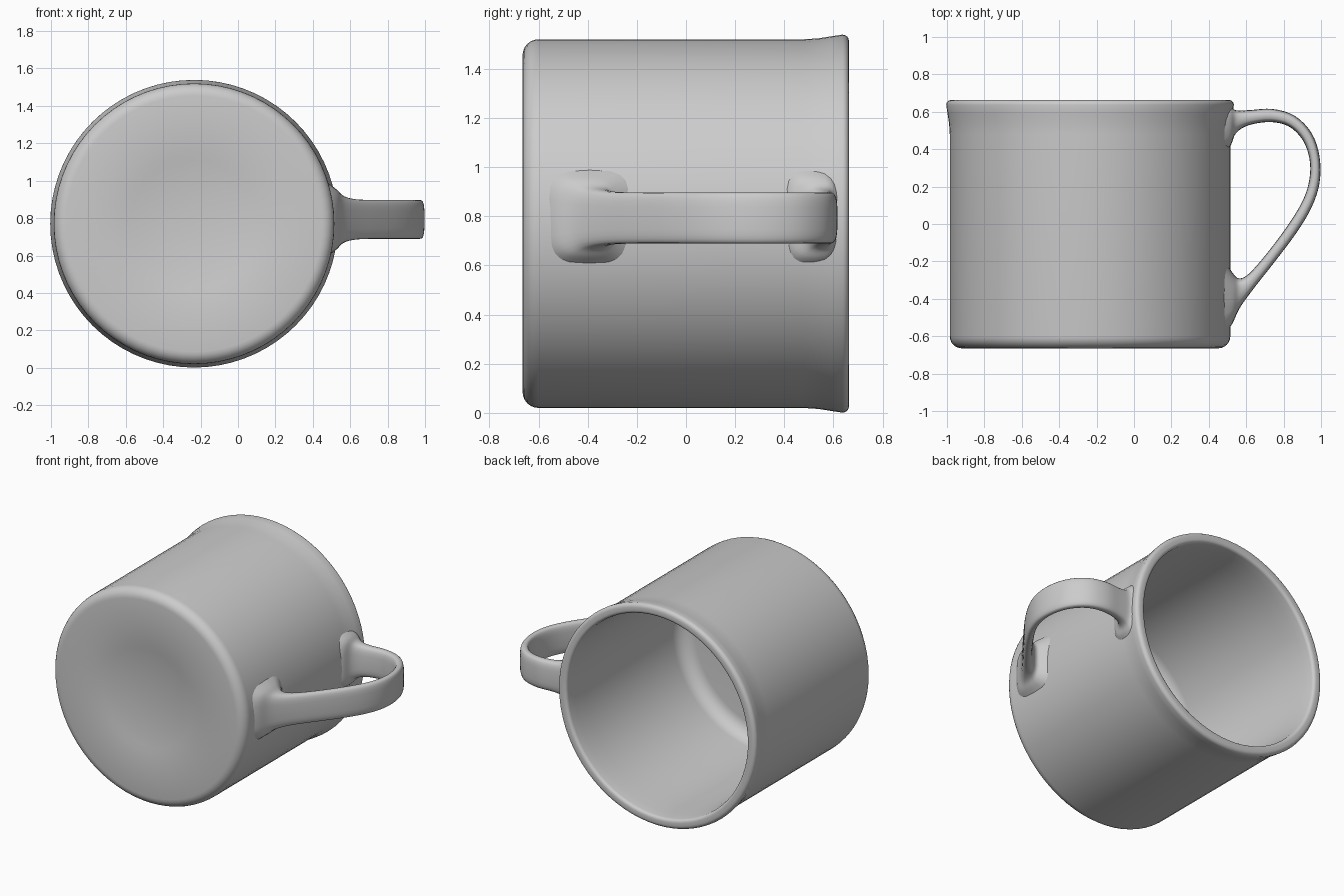
import bpy, bmesh, math
from mathutils import Vector

if "Cube" in bpy.data.objects:
    bpy.data.objects.remove(bpy.data.objects["Cube"])

CX, CZ = -0.235, 0.77      # axis of the cup, running along y
SIDES = 72

grey = bpy.data.materials.new("plain grey")
grey.diffuse_color = (0.6, 0.6, 0.6, 1)
grey.use_nodes = True
grey.node_tree.nodes["Principled BSDF"].inputs["Base Color"].default_value = grey.diffuse_color


def finish(bm, name, angle):
    bmesh.ops.remove_doubles(bm, verts=bm.verts, dist=1e-5)
    bmesh.ops.recalc_face_normals(bm, faces=bm.faces)
    mesh = bpy.data.meshes.new(name)
    bm.to_mesh(mesh)
    bm.free()
    mesh.materials.append(grey)
    obj = bpy.data.objects.new(name, mesh)
    bpy.context.collection.objects.link(obj)
    bpy.ops.object.select_all(action='DESELECT')
    obj.select_set(True)
    bpy.context.view_layer.objects.active = obj
    bpy.ops.object.shade_smooth_by_angle(angle=math.radians(angle))
    return obj


def arc(r, y, rad, a0, a1, n=6):
    """Rounded corner of a (radius, y) profile."""
    steps = [math.radians(a0 + (a1 - a0) * i / n) for i in range(n + 1)]
    return [(r + rad * math.cos(a), y + rad * math.sin(a)) for a in steps]


# Cup: outer base with a shallow dimple, wall, flared rim, inner wall, inner floor
profile = [(0, -0.652), (0.34, -0.654), (0.38, -0.665)]
profile += arc(0.685, -0.6, 0.065, -90, 0)
profile += [(0.75, 0.48), (0.754, 0.54), (0.762, 0.59)]
profile += arc(0.743, 0.637, 0.026, 0, 90, 4)
profile += arc(0.722, 0.641, 0.022, 90, 180, 4)
profile += [(0.697, 0.58), (0.692, 0.48)]
profile += arc(0.592, -0.5, 0.1, 0, -90)
profile += [(0, -0.6)]

bm = bmesh.new()
verts = [bm.verts.new((CX + r, y, CZ)) for r, y in profile]
edges = [bm.edges.new(pair) for pair in zip(verts, verts[1:])]
bmesh.ops.spin(bm, geom=verts + edges, cent=(CX, 0, CZ), axis=(0, 1, 0),
               angle=math.tau, steps=SIDES, use_duplicate=False)
finish(bm, "cup", 50)

# Handle stations: outer x, y, inner x, y, half width
stations = [
    (0.475, 0.635, 0.475, 0.38, 0.20),
    (0.515, 0.622, 0.517, 0.42, 0.165),
    (0.55, 0.607, 0.545, 0.485, 0.125),
    (0.62, 0.609, 0.61, 0.527, 0.107),
    (0.74, 0.615, 0.725, 0.545, 0.104),
    (0.86, 0.578, 0.825, 0.523, 0.104),
    (0.95, 0.485, 0.90, 0.452, 0.104),
    (0.992, 0.36, 0.938, 0.35, 0.104),
    (0.992, 0.22, 0.938, 0.24, 0.104),
    (0.95, 0.09, 0.90, 0.12, 0.104),
    (0.87, -0.045, 0.81, -0.025, 0.104),
    (0.75, -0.205, 0.70, -0.17, 0.104),
    (0.64, -0.345, 0.615, -0.265, 0.108),
    (0.565, -0.45, 0.565, -0.291, 0.125),
    (0.525, -0.535, 0.53, -0.265, 0.16),
    (0.475, -0.60, 0.475, -0.18, 0.20),
]


def smooth_path(points, per=4):
    """Catmull-Rom interpolation through the stations."""
    pts = [Vector(p) for p in points]
    out = []
    for i in range(len(pts) - 1):
        a, b, c, d = (pts[max(0, min(len(pts) - 1, i + k))] for k in (-1, 0, 1, 2))
        for s in range(per):
            t = s / per
            out.append(0.5 * (2 * b + (c - a) * t + (2 * a - 5 * b + 4 * c - d) * t * t
                              + (3 * b - a - 3 * c + d) * t ** 3))
    return out + [pts[-1]]


def signed_power(v, p):
    return math.copysign(abs(v) ** p, v)


# Loft a rounded strap section along the stations
bm = bmesh.new()
rings, N = [], 24
for ox, oy, ix, iy, half in smooth_path(stations):
    ring = []
    for k in range(N):
        a = math.tau * k / N
        u = signed_power(math.cos(a), 0.6)
        w = signed_power(math.sin(a), 0.6)
        ring.append(bm.verts.new(((ox + ix) / 2 + u * (ox - ix) / 2,
                                  (oy + iy) / 2 + u * (oy - iy) / 2,
                                  0.793 + w * half)))
    rings.append(ring)
for r0, r1 in zip(rings, rings[1:]):
    for k in range(N):
        j = (k + 1) % N
        bm.faces.new((r0[k], r0[j], r1[j], r1[k]))
bm.faces.new(rings[0])
bm.faces.new(rings[-1])
finish(bm, "handle", 50)
